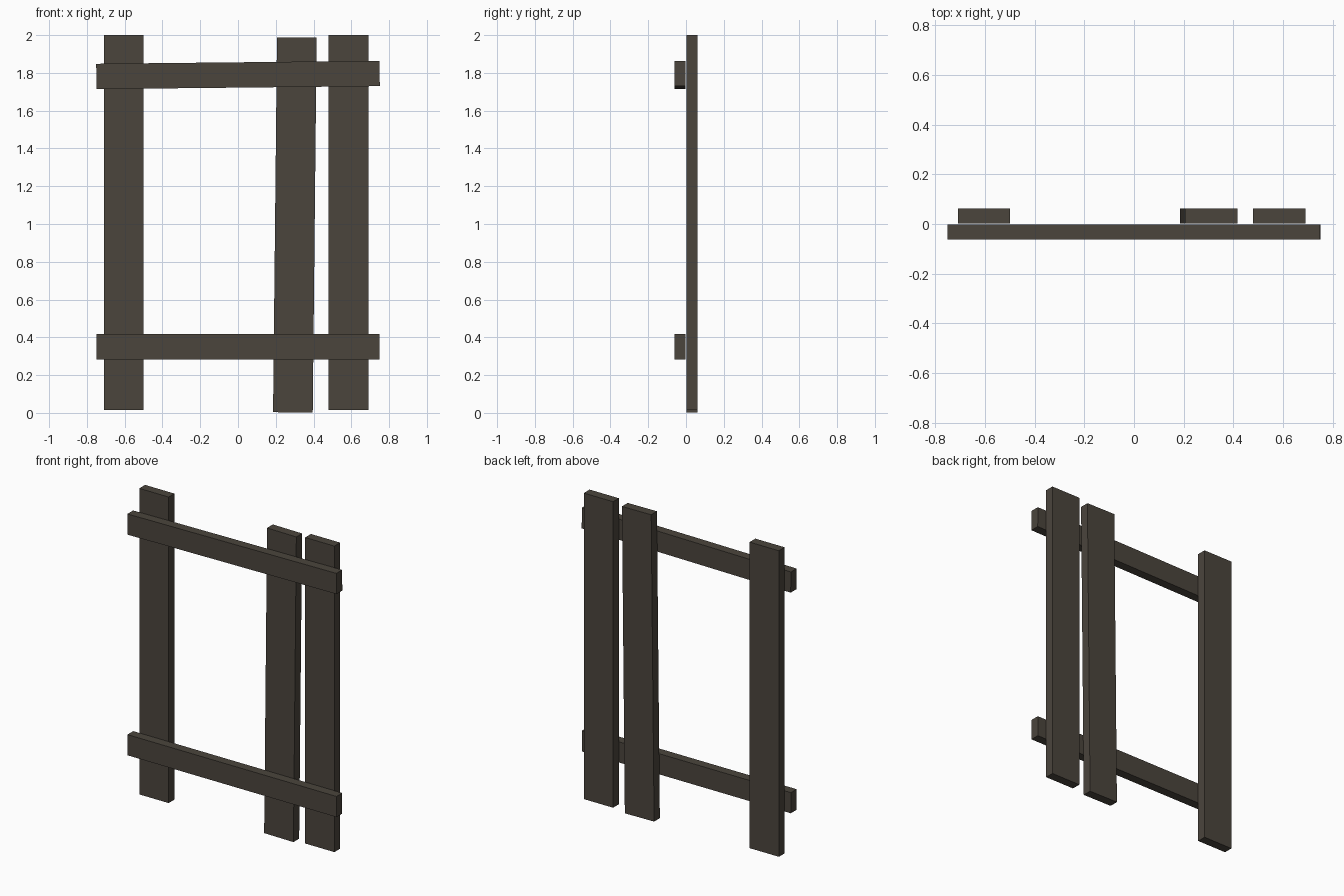
import bpy
import math

if "Cube" in bpy.data.objects:
    bpy.data.objects.remove(bpy.data.objects["Cube"])

wood = bpy.data.materials.new("dark_weathered_wood")
wood.diffuse_color = (0.070, 0.059, 0.046, 1.0)
wood.use_nodes = True
wood.node_tree.nodes["Principled BSDF"].inputs["Base Color"].default_value = wood.diffuse_color


def board(name, center, size, tilt=0.0):
    """Box of the given full size, tilted in the front plane (degrees)."""
    bpy.ops.mesh.primitive_cube_add(size=1, location=center,
                                    rotation=(0, math.radians(tilt), 0))
    ob = bpy.context.object
    ob.name = name
    ob.scale = size
    bpy.ops.object.transform_apply(location=False, rotation=False, scale=True)
    ob.data.materials.append(wood)


THICK = 0.059
Y = 0.0325

# Upright planks at the back
board("left_plank", (-0.605, Y, 1.0075), (0.21, THICK, 1.985))
board("leaning_plank", (0.301, Y, 0.995), (0.21, THICK, 1.985), 0.6)
board("right_plank", (0.585, Y, 1.0075), (0.21, THICK, 1.985))

# Cross rails at the front
board("lower_rail", (0, -Y, 0.35), (1.5, THICK, 0.134))
board("upper_rail", (0, -Y, 1.789), (1.5, THICK, 0.134), -0.6)
